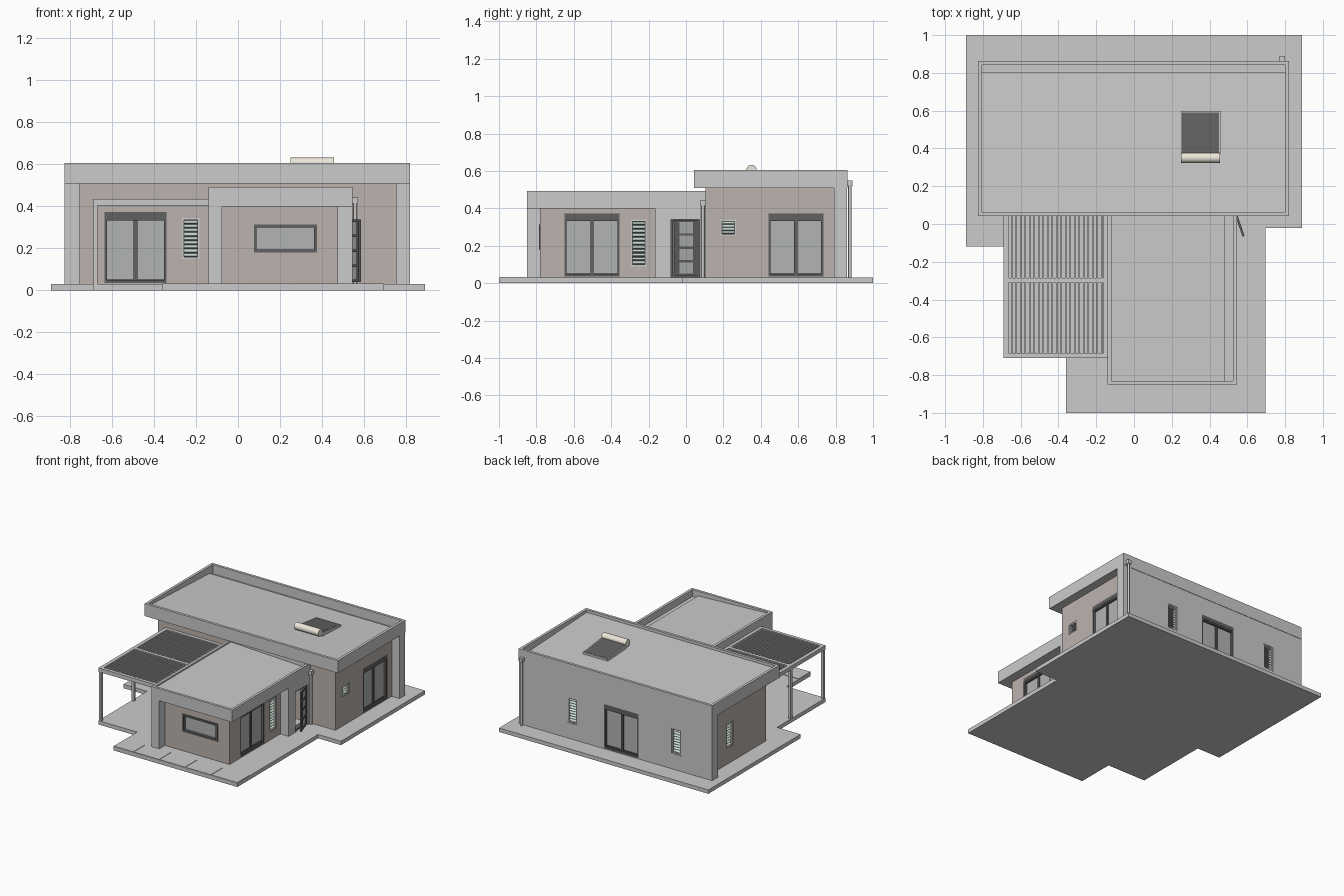
import bpy, bmesh, math
from mathutils import Matrix, Vector

if "Cube" in bpy.data.objects:
    bpy.data.objects.remove(bpy.data.objects["Cube"])

def mat(name, r, g, b):
    m = bpy.data.materials.new(name)
    m.diffuse_color = (r, g, b, 1)
    m.use_nodes = True
    m.node_tree.nodes["Principled BSDF"].inputs["Base Color"].default_value = m.diffuse_color
    return m

WALL = mat("warm_render", 0.50, 0.45, 0.42)
DARK = mat("dark_frame", 0.12, 0.12, 0.12)
GLASS = mat("glass", 0.45, 0.46, 0.46)
SLAT = mat("pale_slat", 0.62, 0.74, 0.68)
CREAM = mat("cream", 0.85, 0.80, 0.70)

def finish(name, bm, m=None, M=None):
    bmesh.ops.recalc_face_normals(bm, faces=bm.faces[:])
    me = bpy.data.meshes.new(name)
    bm.to_mesh(me)
    bm.free()
    o = bpy.data.objects.new(name, me)
    bpy.context.collection.objects.link(o)
    if M:
        o.matrix_world = M
    if m:
        me.materials.append(m)
    return o

def boxes(name, dims, m=None, M=None):
    """One object from boxes given as (x0, x1, y0, y1, z0, z1)."""
    bm = bmesh.new()
    for x0, x1, y0, y1, z0, z1 in dims:
        T = Matrix.Translation(((x0+x1)/2, (y0+y1)/2, (z0+z1)/2))
        bmesh.ops.create_cube(bm, size=1, matrix=T @ Matrix.Diagonal((x1-x0, y1-y0, z1-z0, 1)))
    return finish(name, bm, m, M)

def prism(name, pts, axis, a, b, m=None):
    """Extrude a 2D profile along x, y or z from a to b."""
    def place(p):
        c = list(p)
        c.insert("xyz".index(axis), a)
        return c
    bm = bmesh.new()
    f = bm.faces.new([bm.verts.new(place(p)) for p in pts])
    r = bmesh.ops.extrude_face_region(bm, geom=[f], use_keep_orig=True)
    d = Vector([(b-a) * (axis == k) for k in "xyz"])
    bmesh.ops.translate(bm, verts=[v for v in r["geom"] if isinstance(v, bmesh.types.BMVert)], vec=d)
    return finish(name, bm, m)

def cut(wall, holes):
    c = boxes(wall.name + "_cutter", holes)
    c.hide_render = True
    c.hide_viewport = True
    md = wall.modifiers.new("openings", "BOOLEAN")
    md.object = c
    md.solver = "EXACT"
    dg = bpy.context.evaluated_depsgraph_get()
    wall.data = bpy.data.meshes.new_from_object(wall.evaluated_get(dg))
    wall.modifiers.clear()
    bpy.data.objects.remove(c)

def ring(w, z0, z1, t, y0, y1):
    return [(-w/2, -w/2+t, y0, y1, z0, z1), (w/2-t, w/2, y0, y1, z0, z1),
            (-w/2+t, w/2-t, y0, y1, z0, z0+t), (-w/2+t, w/2-t, y0, y1, z1-t, z1)]

# Windows are built facing -y, then turned (quarter turns) to their wall
def frame_at(x, y, turns):
    return Matrix.Translation((x, y, 0)) @ Matrix.Rotation(turns*math.pi/2, 4, "Z")

def sliding_door(name, x, y, turns):
    M, w = frame_at(x, y, turns), 0.295
    boxes(name+"_frame", ring(w, 0.035, 0.345, 0.012, -0.008, 0.03)
          + [(-0.009, 0.009, 0.0, 0.022, 0.047, 0.333)]
          + [(-w/2+0.012, w/2-0.012, 0.004, 0.022, 0.047, 0.055),
             (-w/2, w/2, -0.01, 0.03, 0.345, 0.373)], DARK, M)
    boxes(name+"_glass", [(-w/2+0.012, w/2-0.012, 0.01, 0.016, 0.05, 0.335)], GLASS, M)

def louvre(name, x, y, turns, z0, z1, w=0.083):
    M = frame_at(x, y, turns)
    boxes(name+"_frame", ring(w, z0, z1, 0.009, -0.006, 0.03), None, M)
    n = round((z1-z0) / 0.022)
    bm = bmesh.new()
    for i in range(n):
        z = z0 + 0.009 + (i+0.5) * (z1-z0-0.018) / n
        T = Matrix.Translation((0, 0.01, z)) @ Matrix.Rotation(math.radians(35), 4, "X")
        bmesh.ops.create_cube(bm, size=1, matrix=T @ Matrix.Diagonal((w-0.018, 0.022, 0.004, 1)))
    finish(name+"_slats", bm, SLAT, M)
    boxes(name+"_back", [(-w/2+0.009, w/2-0.009, 0.024, 0.028, z0, z1)], DARK, M)

# Base slab and paving
prism("base_slab", [(-0.89, 1), (0.89, 1), (0.89, -0.02), (0.695, -0.02), (0.695, -1), (-0.36, -1),
                    (-0.36, -0.71), (-0.69, -0.71), (-0.69, -0.12), (-0.89, -0.12)], "z", 0, 0.03)
xs = [-0.36, -0.19, 0.03, 0.25, 0.47, 0.695]
boxes("front_paving", [(a+0.002, b-0.002, -0.998, -0.855, 0.03, 0.033) for a, b in zip(xs, xs[1:])])

# Main block walls
D0, D1 = 0.035, 0.373
w = boxes("main_front_wall", [(-0.755, 0.755, 0.105, 0.155, 0.03, 0.52)], WALL)
cut(w, [(-0.635, -0.34, 0, 0.3, D0, D1), (-0.266, -0.183, 0, 0.3, 0.15, 0.345)])
w = boxes("main_right_wall", [(0.705, 0.755, 0.155, 0.79, 0.03, 0.52)], WALL)
cut(w, [(0.6, 0.9, 0.44, 0.735, D0, D1), (0.6, 0.9, 0.184, 0.267, 0.255, 0.34)])
w = boxes("main_left_wall", [(-0.755, -0.705, 0.155, 0.79, 0.03, 0.52)], WALL)
cut(w, [(-0.9, -0.6, 0.508, 0.592, 0.15, 0.345)])
w = boxes("main_back_wall", [(-0.825, 0.82, 0.79, 0.86, 0.03, 0.51)])
cut(w, [(-0.2, 0.095, 0.7, 0.95, D0, D1), (0.323, 0.407, 0.7, 0.95, 0.15, 0.345),
        (-0.562, -0.478, 0.7, 0.95, 0.15, 0.345)])

# Front wing walls
boxes("wing_left_wall", [(-0.14, -0.075, -0.85, 0.105, 0.03, 0.40)])
w = boxes("wing_front_wall", [(-0.075, 0.475, -0.78, -0.73, 0.03, 0.41)], WALL)
cut(w, [(0.075, 0.375, -0.9, -0.6, 0.18, 0.315)])
w = boxes("wing_right_wall", [(0.425, 0.475, -0.73, -0.165, 0.03, 0.41)], WALL)
cut(w, [(0.3, 0.6, -0.65, -0.355, D0, D1), (0.3, 0.6, -0.294, -0.211, 0.09, 0.34)])
w = boxes("entrance_wall", [(0.475, 0.545, -0.165, 0.105, 0.03, 0.40)])
cut(w, [(0.4, 0.6, -0.08, 0.072, 0.031, 0.34)])

# Flat roofs: parapet tray with a sloping deck and a gutter strip
def tray(name, x0, x1, y0, y1, z0, z1, t, floor):
    o = boxes(name, [(x0, x1, y0, y1, z0, z1)])
    cut(o, [(x0+t, x1-t, y0+t, y1-t, floor, z1+0.1)])

tray("main_roof", -0.825, 0.82, 0.043, 0.863, 0.51, 0.606, 0.02, 0.535)
prism("main_roof_deck", [(0.063, 0.53), (0.063, 0.585), (0.805, 0.552), (0.805, 0.53)], "x", -0.805, 0.80)
tray("wing_roof", -0.14, 0.545, -0.85, 0.106, 0.40, 0.493, 0.02, 0.44)
prism("wing_roof_deck", [(-0.12, 0.435), (-0.12, 0.482), (0.48, 0.456), (0.48, 0.435)], "y", -0.83, 0.086)

# Sliding doors and louvre windows
sliding_door("patio_door", -0.4875, 0.115, 0)
sliding_door("right_door", 0.745, 0.5875, 1)
sliding_door("wing_door", 0.465, -0.5025, 1)
sliding_door("back_door", -0.0525, 0.85, 2)
louvre("patio_louvre", -0.2245, 0.115, 0, 0.15, 0.345)
louvre("small_louvre", 0.747, 0.2255, 1, 0.255, 0.34)
louvre("wing_louvre", 0.467, -0.2525, 1, 0.09, 0.34)
louvre("back_louvre_a", 0.365, 0.85, 2, 0.15, 0.345)
louvre("back_louvre_b", -0.52, 0.85, 2, 0.15, 0.345)
louvre("left_louvre", -0.747, 0.55, -1, 0.15, 0.345)

# Front picture window
M = frame_at(0.225, -0.775, 0)
boxes("front_window_frame", ring(0.30, 0.18, 0.315, 0.014, -0.012, 0.03), DARK, M)
boxes("front_window_glass", [(-0.136, 0.136, 0.01, 0.016, 0.194, 0.301)], GLASS, M)

# Entrance door standing ajar, four glazed panels
M = Matrix.Translation((0.535, 0.065, 0)) @ Matrix.Rotation(math.atan2(-0.13, 0.045), 4, "Z")
rails = [0.04 + i*0.0715 for i in range(5)]
boxes("entrance_door", [(0, 0.03, -0.006, 0.006, 0.04, 0.338), (0.107, 0.138, -0.006, 0.006, 0.04, 0.338)]
      + [(0.03, 0.107, -0.006, 0.006, z, z+0.012) for z in rails], DARK, M)
boxes("entrance_door_glass", [(0.03, 0.107, -0.002, 0.002, 0.045, 0.33)], GLASS, M)
boxes("entrance_frame", ring(0.152, 0.031, 0.34, 0.01, -0.03, 0.01), DARK, frame_at(0.505, -0.004, 1))

# Pergola: beams, posts and slats
boxes("pergola_beams", [(-0.69, -0.662, -0.71, 0.105, 0.405, 0.435), (-0.165, -0.14, -0.71, 0.105, 0.405, 0.435)]
      + [(-0.662, -0.165, y, y+0.025, 0.405, 0.435) for y in (-0.71, -0.31, 0.08)])
boxes("pergola_posts", [(-0.688, -0.668, y, y+0.02, 0.03, 0.405) for y in (-0.708, -0.308)])
slats = []
for i in range(21):
    x = -0.652 + i*0.0238
    slats += [(x, x+0.009, y0, y1, 0.41, 0.432) for y0, y1 in ((-0.685, -0.31), (-0.285, 0.08))]
boxes("pergola_slats", slats)

# Downpipes with hoppers
def downpipe(name, x, y, top):
    bm = bmesh.new()
    bmesh.ops.create_cone(bm, segments=12, radius1=0.009, radius2=0.009, depth=top-0.06, cap_ends=True,
                          matrix=Matrix.Translation((x, y, 0.03 + (top-0.06)/2)))
    o = finish(name, bm)
    for p in o.data.polygons:
        p.use_smooth = len(p.vertices) == 4
    boxes(name+"_hopper", [(x-0.014, x+0.014, y-0.014, y+0.014, top-0.03, top)])

downpipe("back_downpipe", 0.785, 0.876, 0.55)
downpipe("wing_downpipe", 0.558, 0.09, 0.443)

# Solar water heater
prism("solar_panel", [(0.37, 0.59), (0.37, 0.604), (0.59, 0.578), (0.59, 0.562)], "x", 0.255, 0.45, DARK)
prism("solar_panel_rim", [(0.37, 0.56), (0.37, 0.602), (0.597, 0.576), (0.597, 0.55)], "x", 0.248, 0.457)
bm = bmesh.new()
bmesh.ops.create_cone(bm, segments=24, radius1=0.027, radius2=0.027, depth=0.207, cap_ends=True,
                      matrix=Matrix.Translation((0.3525, 0.35, 0.606)) @ Matrix.Rotation(math.pi/2, 4, "Y"))
o = finish("water_tank", bm, CREAM)
for p in o.data.polygons:
    p.use_smooth = len(p.vertices) == 4

# Low cabinet behind the wing door
boxes("cabinet", [(0.34, 0.42, -0.54, -0.41, 0.03, 0.16)], DARK)
